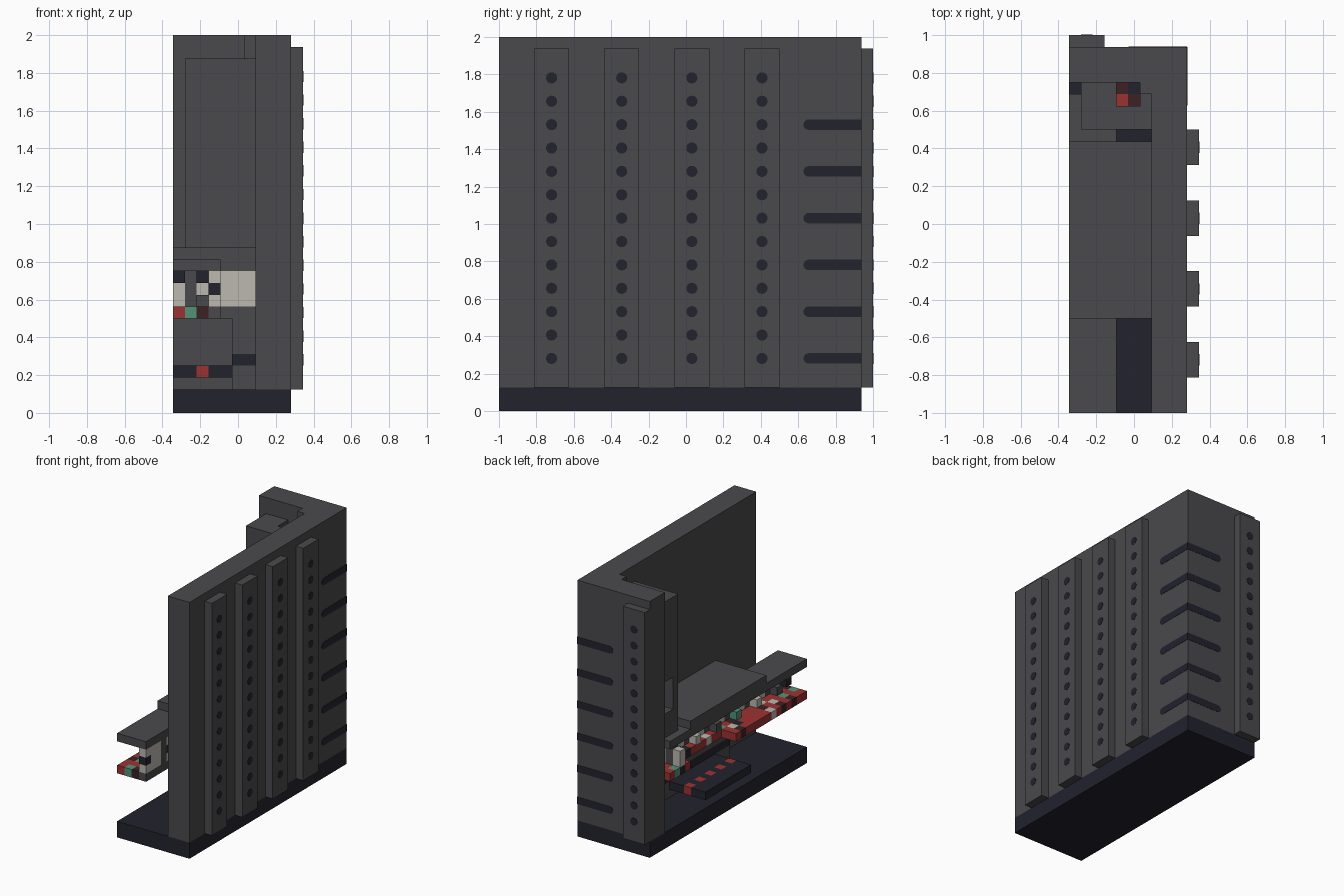
import bpy, bmesh, math, random
from mathutils import Vector

random.seed(4)
U = 1 / 16  # size of one block

if "Cube" in bpy.data.objects:
    bpy.data.objects.remove(bpy.data.objects["Cube"], do_unlink=True)


def material(name, rgb):
    m = bpy.data.materials.new(name)
    m.use_nodes = True
    m.diffuse_color = (*rgb, 1)
    m.node_tree.nodes["Principled BSDF"].inputs["Base Color"].default_value = (*rgb, 1)
    return m


GREY = material("dark_grey", (0.068, 0.066, 0.071))
NAVY = material("dark_navy", (0.016, 0.016, 0.027))
RED = material("red", (0.33, 0.032, 0.032))
MAROON = material("maroon", (0.045, 0.015, 0.016))
TEAL = material("teal", (0.085, 0.29, 0.19))
WHITE = material("warm_white", (0.5, 0.48, 0.43))


def place(i, j, k):
    """Block grid position to model position."""
    return Vector(((i - 5.5) * U, (j - 16) * U, k * U))


def finish(name, bm, mats):
    bmesh.ops.recalc_face_normals(bm, faces=bm.faces)
    me = bpy.data.meshes.new(name)
    bm.to_mesh(me)
    bm.free()
    for m in mats:
        me.materials.append(m)
    ob = bpy.data.objects.new(name, me)
    bpy.context.collection.objects.link(ob)
    return ob


def add_box(bm, i, j, k, index=0):
    """Add a box given as three (low, high) grid ranges."""
    lo, hi = place(i[0], j[0], k[0]), place(i[1], j[1], k[1])
    verts = bmesh.ops.create_cube(bm, size=1)["verts"]
    for v in verts:
        v.co = (lo + hi) / 2 + v.co * (hi - lo)
    for f in verts[0].link_faces[:] + verts[6].link_faces[:] + verts[7].link_faces[:]:
        f.material_index = index
    for f in {f for v in verts for f in v.link_faces}:
        f.material_index = index


def box(name, i, j, k, mat=GREY):
    bm = bmesh.new()
    add_box(bm, i, j, k)
    return finish(name, bm, [mat])


def cells(name, items):
    """One object made of single blocks (i, j, k, material)."""
    mats = list(dict.fromkeys(c[3] for c in items))
    bm = bmesh.new()
    for i, j, k, m in items:
        add_box(bm, (i, i + 1), (j, j + 1), (k, k + 1), mats.index(m))
    return finish(name, bm, mats)


def plate(name, outlines, on_back, depth):
    """Thin plates on the side (i = depth) or the back (j = depth)."""
    bm = bmesh.new()
    for outline in outlines:
        pts = [place(a, depth, b) if on_back else place(depth, a, b) for a, b in outline]
        face = bm.faces.new([bm.verts.new(p) for p in pts])
        out = bmesh.ops.extrude_face_region(bm, geom=[face])["geom"]
        shift = Vector((0, 0.002, 0)) if on_back else Vector((0.002, 0, 0))
        bmesh.ops.translate(bm, vec=shift, verts=[g for g in out if isinstance(g, bmesh.types.BMVert)])
    return finish(name, bm, [NAVY])


def arc(a, b, r, start, end, n):
    return [(a + r * math.cos(start + (end - start) * t / n),
             b + r * math.sin(start + (end - start) * t / n)) for t in range(n)]


def dots(a):
    return [arc(a, 4.5 + 2 * n, 0.48, 0, math.tau, 16) for n in range(13)]


# Floor and walls
box("base", (0, 10), (0, 31), (0, 2), NAVY)
box("side_wall", (7, 10), (0, 31), (2, 32))
box("back_wall", (0, 7), (28, 31), (2, 32))
box("corner_trim", (6, 7), (27, 28), (2, 32))

# Raised ribs with round studs
for n in range(4):
    j = 3 + 6 * n
    box(f"side_rib_{n + 1}", (10, 11), (j, j + 3), (2, 31))
    plate(f"side_rib_dots_{n + 1}", dots(j + 1.5), False, 11)
box("back_rib", (0, 3), (31, 32), (2, 31))
plate("back_rib_dots", dots(1.5), True, 32)

# Slots wrapping round the rear corner
side_slots, back_slots = [], []
for n in range(6):
    z = 4.5 + 4 * n
    half, r = math.pi / 2, 0.45
    side_slots.append([(31, z - r), (31, z + r)] + arc(26.5, z, r, half, 3 * half, 10) + [(26.5, z - r)])
    back_slots.append([(10, z - r), (10, z + r)] + arc(5.5, z, r, half, 3 * half, 10) + [(5.5, z - r)])
plate("side_slots", side_slots, False, 10)
plate("back_slots", back_slots, True, 31)

# Rear column with an open shaft and a small niche
column = box("rear_column", (1, 7), (24, 28), (13, 30))
for name, i, j, k in (("shaft_cutter", (4, 6), (26, 29), (16, 31)),
                      ("niche_cutter", (0, 4.5), (25, 27), (16, 20))):
    cutter = box(name, i, j, k)
    cutter.hide_render = True
    mod = column.modifiers.new(name, "BOOLEAN")
    mod.operation, mod.object, mod.solver = "DIFFERENCE", cutter, "EXACT"
    bpy.context.view_layer.objects.active = column
    bpy.ops.object.modifier_apply(modifier=name)
    bpy.data.objects.remove(cutter, do_unlink=True)
cells("shaft_parts", [(4, 26, 16, RED), (5, 26, 16, MAROON), (4, 27, 16, MAROON),
                      (5, 27, 16, NAVY), (3, 25, 16, MAROON), (3, 25, 17, WHITE)])

# Console hood
box("hood_shelf", (0, 4), (0, 27), (12, 13))
box("hood_top", (0, 4), (8, 23), (13, 14))
box("hood_rear", (4, 7), (8, 23), (12, 14))

# Console body: white face with grey and navy blocks
body = []
for j in range(27):
    for k in (9, 10, 11):
        m = GREY if j % 4 == 3 else WHITE
        if k == 10 and j % 4 == 0:
            m = NAVY
        body.append((3, j, k, m))
cells("console_face", body)
box("console_core", (4, 7), (8, 23), (9, 12), WHITE)
cells("hood_blocks", [(0, 3, 11, NAVY), (2, 3, 11, NAVY), (2, 9, 11, NAVY), (2, 16, 11, NAVY)])
for name, i, mat, top in (("outer", 0, WHITE, 11), ("middle", 1, GREY, 12), ("inner", 2, WHITE, 11)):
    box(f"{name}_post", (i, i + 1), (24, 25), (9, top), mat)

# Desk with coloured keys, narrower in the middle
box("desk", (3, 7), (8, 23), (8, 9))
box("desk_front", (3, 4), (0, 8), (8, 9))
box("desk_rear", (3, 4), (23, 27), (8, 9))
keys = [(0, 0, 8, RED), (1, 0, 8, TEAL), (2, 0, 8, MAROON)]
palette = [RED] * 5 + [MAROON] * 2 + [TEAL, WHITE, NAVY]
for j in range(1, 27):
    for i in range(2 if 14 <= j < 23 else 0, 3):
        keys.append((i, j, 8, random.choice(palette)))
cells("desk_keys", keys)
cells("desk_knobs", [(2, j, 9, (WHITE, TEAL, GREY)[j % 3]) for j in range(2, 23, 4)])

# Lower support and tray with a row of red lights
box("support_lower", (5, 7), (8, 23), (2, 4))
box("support_band", (5, 7), (8, 23), (4, 5), NAVY)
box("support_upper", (5, 7), (8, 23), (5, 8))
cells("tray", [(i, j, 3, RED if i == 2 and j % 2 else NAVY)
               for i in range(5) for j in range(11, 20)])
